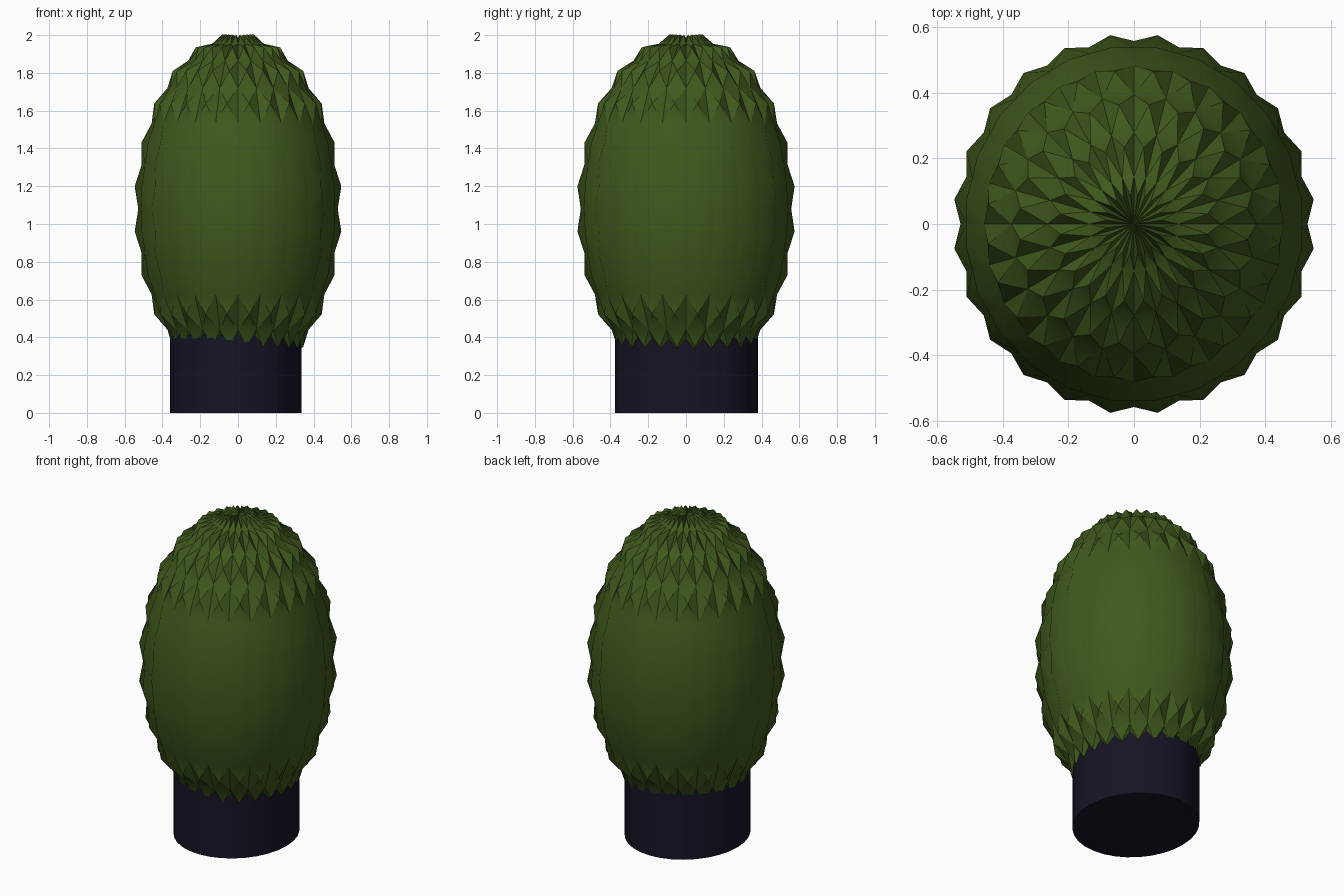
import bpy, bmesh, math
from mathutils import Matrix

if "Cube" in bpy.data.objects:
    bpy.data.objects.remove(bpy.data.objects["Cube"])


def material(name, rgb):
    m = bpy.data.materials.new(name)
    m.diffuse_color = (*rgb, 1)
    m.use_nodes = True
    m.node_tree.nodes["Principled BSDF"].inputs["Base Color"].default_value = m.diffuse_color
    return m


def finish(name, bm, loc, mat, angle):
    bmesh.ops.recalc_face_normals(bm, faces=bm.faces)
    me = bpy.data.meshes.new(name)
    bm.to_mesh(me)
    bm.free()
    ob = bpy.data.objects.new(name, me)
    ob.location = loc
    me.materials.append(mat)
    bpy.context.collection.objects.link(ob)
    bpy.ops.object.select_all(action='DESELECT')
    ob.select_set(True)
    bpy.context.view_layer.objects.active = ob
    bpy.ops.object.shade_smooth_by_angle(angle=math.radians(angle))
    return ob


green = material("cactus_green", (0.05, 0.1, 0.012))
dark = material("pot_dark", (0.008, 0.007, 0.018))

# Cactus body: stretched sphere, every face raised to a low bump
bm = bmesh.new()
bmesh.ops.create_uvsphere(bm, u_segments=24, v_segments=12, radius=1)
bmesh.ops.transform(bm, matrix=Matrix.Diagonal((0.528, 0.557, 0.905, 1)), verts=bm.verts)
bmesh.ops.recalc_face_normals(bm, faces=bm.faces)
bm.normal_update()
bmesh.ops.poke(bm, faces=bm.faces[:], offset=0.037)
finish("cactus_body", bm, (0, 0, 1.08), green, 36)

# Pot: plain, slightly oval cylinder
bm = bmesh.new()
bmesh.ops.create_cone(bm, cap_ends=True, segments=32, radius1=1, radius2=1, depth=0.44)
bmesh.ops.transform(bm, matrix=Matrix.Diagonal((0.348, 0.378, 1, 1)), verts=bm.verts)
finish("pot", bm, (-0.012, 0.002, 0.22), dark, 30)
